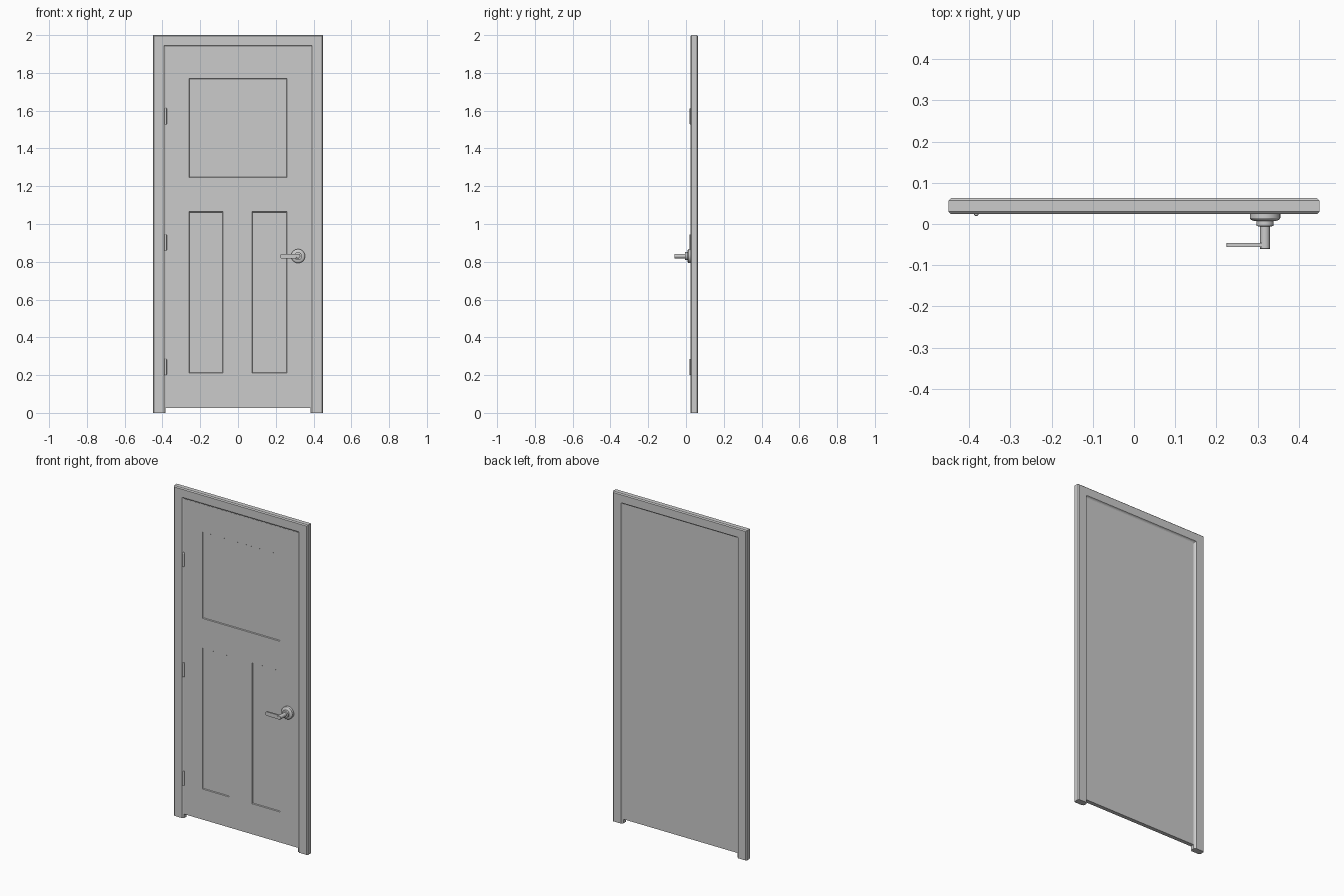
import bpy, bmesh, math

if "Cube" in bpy.data.objects:
    bpy.data.objects.remove(bpy.data.objects["Cube"])


def finish(name, bm, smooth=False):
    bmesh.ops.recalc_face_normals(bm, faces=bm.faces)
    me = bpy.data.meshes.new(name)
    bm.to_mesh(me)
    bm.free()
    ob = bpy.data.objects.new(name, me)
    bpy.context.collection.objects.link(ob)
    if smooth:
        bpy.ops.object.select_all(action='DESELECT')
        ob.select_set(True)
        bpy.context.view_layer.objects.active = ob
        bpy.ops.object.shade_smooth_by_angle(angle=math.radians(30))
    return ob


def skin(bm, rings):
    """Join closed rings into a capped tube."""
    n = len(rings[0])
    for a, b in zip(rings, rings[1:]):
        for i in range(n):
            j = (i + 1) % n
            bm.faces.new((a[i], a[j], b[j], b[i]))
    bm.faces.new(rings[0])
    bm.faces.new(rings[-1][::-1])


def turned(name, profile, x, z, axis='Y', segs=32):
    """Turn (distance, radius) pairs around an axis through x, z (or x, y)."""
    bm = bmesh.new()
    rings = []
    for d, r in profile:
        ring = []
        for i in range(segs):
            a = 2 * math.pi * i / segs
            c, s = r * math.cos(a), r * math.sin(a)
            ring.append(bm.verts.new((x + c, d, z + s) if axis == 'Y' else (x + c, z + s, d)))
        rings.append(ring)
    skin(bm, rings)
    return finish(name, bm, True)


# Frame: chamfered section swept up, across and down with mitred corners
section = [(0, .03), (.006, .024), (.057, .024), (.062, .028), (.067, .03),
           (.067, .053), (.062, .056), (.057, .063), (.006, .063), (0, .057)]
bm = bmesh.new()
rings = []
for side, top in ((-1, False), (-1, True), (1, True), (1, False)):
    rings.append([bm.verts.new((side * (.45 - u), y, 2 - u * .95 if top else 0))
                  for u, y in section])
skin(bm, rings)
finish("door_frame", bm)

# Door leaf: grid front with three sunken panels
xs = [-.383, -.26, -.08, .075, .26, .383]
zs = [.025, .21, 1.065, 1.245, 1.77, 1.937]
bm = bmesh.new()
grid = [[bm.verts.new((x, .029, z)) for x in xs] for z in zs]
cell = {}
for r in range(5):
    for c in range(5):
        cell[r, c] = bm.faces.new((grid[r][c], grid[r][c + 1], grid[r + 1][c + 1], grid[r + 1][c]))
rim = [e for e in bm.edges if e.is_boundary]
back = bmesh.ops.extrude_edge_only(bm, edges=rim)["geom"]
for v in back:
    if isinstance(v, bmesh.types.BMVert):
        v.co.y = .053
bmesh.ops.contextual_create(bm, geom=[e for e in back if isinstance(e, bmesh.types.BMEdge)])
bmesh.ops.recalc_face_normals(bm, faces=bm.faces)
for panel in ([(3, 1), (3, 2), (3, 3)], [(1, 1)], [(1, 3)]):
    faces = [cell[k] for k in panel]
    bmesh.ops.inset_region(bm, faces=faces, thickness=.003, use_even_offset=True)
    for v in {v for f in faces for v in f.verts}:
        v.co.y = .034
finish("door_leaf", bm)

# Hinge knuckles
for z in (.243, .902, 1.57):
    turned("hinge", [(z - .043, .004), (z - .04, .006), (z + .04, .006), (z + .043, .004)],
           -.383, .025, 'Z', 16)

# Handle: rose, collar and spindle turned as one piece
HX, HZ = .318, .83
turned("handle_rose", [(.03, .037), (.014, .037), (.011, .035), (.008, .029), (.007, .021),
                       (-.005, .021), (-.006, .012), (-.06, .012), (-.061, .011)], HX, HZ)

# Lever arm
bm = bmesh.new()
bmesh.ops.create_cube(bm, size=1)
for v in bm.verts:
    v.co = (.271 + v.co.x * .092, -.051 + v.co.y * .01, HZ + v.co.z * .024)
ends = [e for e in bm.edges if abs(e.verts[0].co.y - e.verts[1].co.y) > .005
        and e.verts[0].co.x < .25]
bmesh.ops.bevel(bm, geom=ends, offset=.006, segments=4, affect='EDGES', profile=.5)
finish("handle_lever", bm, True)
